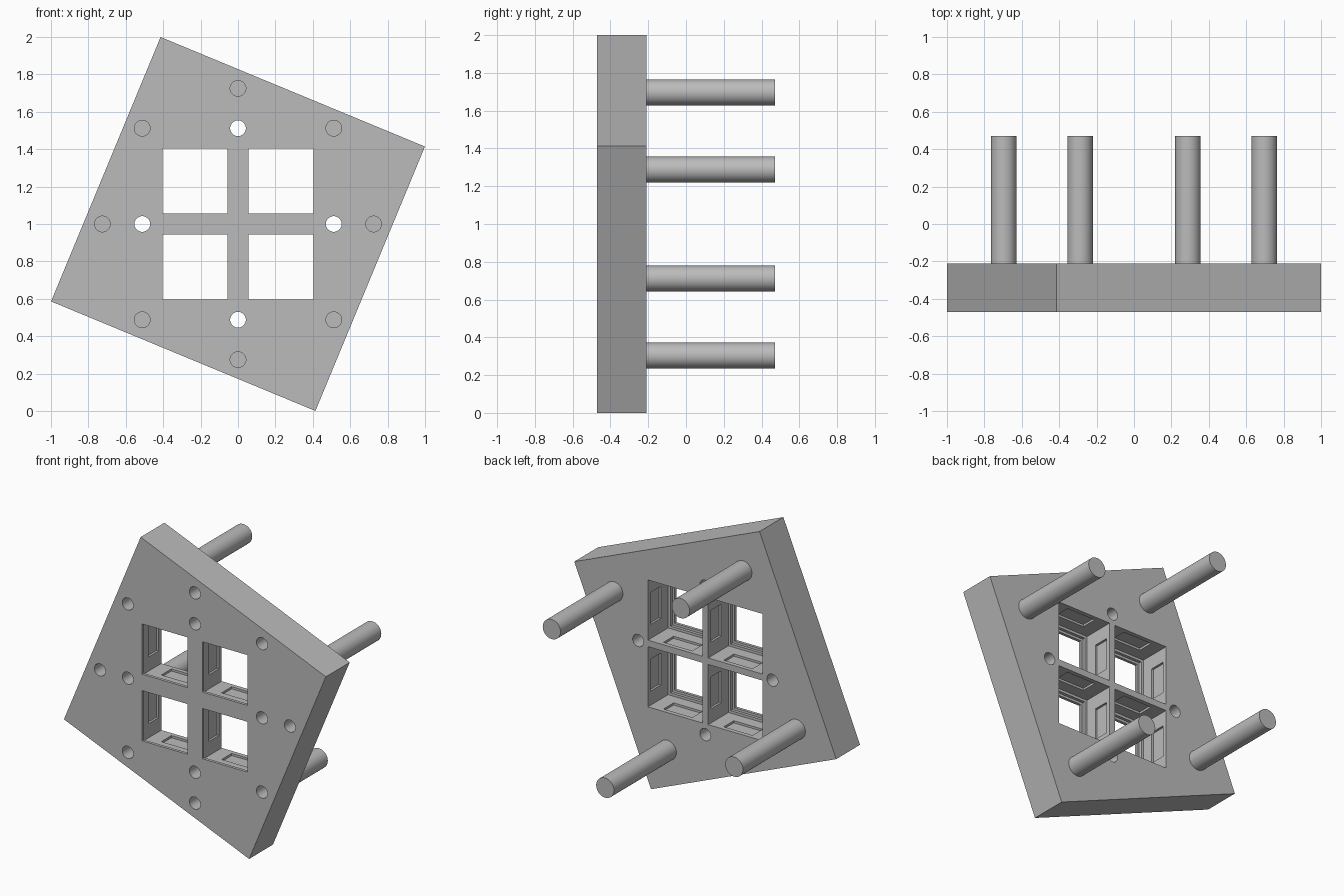
import bpy, bmesh, math
from mathutils import Matrix, Vector

if "Cube" in bpy.data.objects:
    bpy.data.objects.remove(bpy.data.objects["Cube"])

FRONT, BACK, POST_END = -0.47, -0.21, 0.47
MID = 1.0          # height of the plate centre
PITCH = 0.23       # window centre offset
TILT = Matrix.Rotation(math.radians(22.5), 4, 'Y')

grey = bpy.data.materials.new("grey plastic")
grey.use_nodes = True
colour = (0.5, 0.5, 0.5, 1)
grey.diffuse_color = colour
grey.node_tree.nodes["Principled BSDF"].inputs["Base Color"].default_value = colour


def add_box(bm, x, z, half_x, half_z, y0, y1):
    m = Matrix.Translation((x, (y0 + y1) / 2, z)) @ Matrix.Diagonal((2 * half_x, y1 - y0, 2 * half_z, 1))
    bmesh.ops.create_cube(bm, size=1, matrix=m)


def add_rod(bm, x, z, radius, y0, y1):
    m = Matrix.Translation((x, (y0 + y1) / 2, z)) @ Matrix.Rotation(math.pi / 2, 4, 'X')
    bmesh.ops.create_cone(bm, cap_ends=True, segments=40, radius1=radius, radius2=radius,
                          depth=y1 - y0, matrix=m)


def make_object(name, bm):
    bmesh.ops.recalc_face_normals(bm, faces=bm.faces)
    mesh = bpy.data.meshes.new(name)
    bm.to_mesh(mesh)
    bm.free()
    mesh.materials.append(grey)
    obj = bpy.data.objects.new(name, mesh)
    bpy.context.collection.objects.link(obj)
    return obj


def smooth(obj):
    bpy.ops.object.select_all(action='DESELECT')
    obj.select_set(True)
    bpy.context.view_layer.objects.active = obj
    bpy.ops.object.shade_smooth_by_angle(angle=math.radians(30))


def cut(target, name, bm):
    cutter = make_object(name, bm)
    cutter.hide_render = True
    mod = target.modifiers.new(name, 'BOOLEAN')
    mod.operation = 'DIFFERENCE'
    mod.solver = 'EXACT'
    mod.object = cutter
    bpy.context.view_layer.objects.active = target
    bpy.ops.object.modifier_apply(modifier=name)
    bpy.data.objects.remove(cutter)


def cut_windows(target, name, half_x, half_z, y0, y1):
    bm = bmesh.new()
    for sx in (-1, 1):
        for sz in (-1, 1):
            add_box(bm, sx * PITCH, MID + sz * PITCH, half_x, half_z, y0, y1)
    cut(target, name, bm)


def cut_holes(target, name, spots, y1):
    bm = bmesh.new()
    for x, z in spots:
        add_rod(bm, x, MID + z, 0.042, FRONT - 0.1, y1)
    cut(target, name, bm)


# Tilted square plate
bm = bmesh.new()
add_box(bm, 0, 0, 0.765, 0.765, FRONT, BACK)
bm.transform(Matrix.Translation((0, 0, MID)) @ TILT)
plate = make_object("plate", bm)

# Windows that widen in steps towards the back
for i, (half, y0) in enumerate([(0.1735, FRONT - 0.1), (0.19, FRONT + 0.02), (0.2075, FRONT + 0.04)]):
    cut_windows(plate, f"window_step_{i}", half, half, y0, BACK + 0.1)

# Shallow pockets in the window walls
cut_windows(plate, "side_pockets", 0.2225, 0.11, -0.35, -0.24)
cut_windows(plate, "top_bottom_pockets", 0.11, 0.2225, -0.35, -0.24)

# Through holes, then blind holes
ring = [(1, 0), (-1, 0), (0, 1), (0, -1)]
cut_holes(plate, "through_holes", [(0.512 * x, 0.512 * z) for x, z in ring], BACK + 0.1)
blind = [(0.725 * x, 0.725 * z) for x, z in ring]
blind += [(x, z) for x in (-0.512, 0.512) for z in (-0.512, 0.512)]
cut_holes(plate, "blind_holes", blind, BACK - 0.06)
smooth(plate)

# Four posts on the back
corners = [(-1, 1, "upper_right"), (1, 1, "upper_left"), (1, -1, "lower_left"), (-1, -1, "lower_right")]
for sx, sz, label in corners:
    spot = TILT @ Vector((sx * 0.533, 0, sz * 0.533))
    bm = bmesh.new()
    add_rod(bm, spot.x, MID + spot.z, 0.068, BACK, POST_END)
    smooth(make_object(f"{label}_post", bm))
